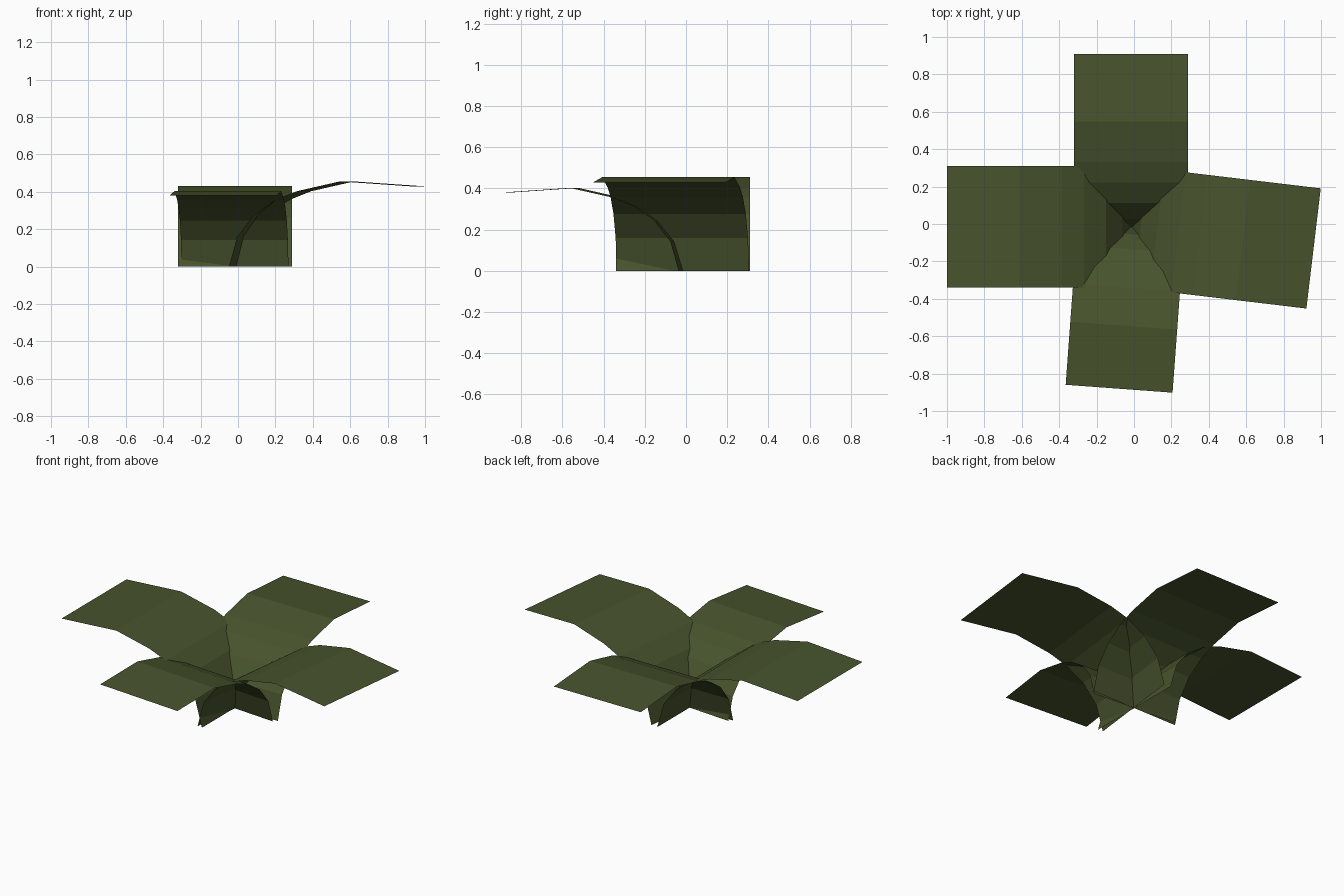
import bpy
import math

if "Cube" in bpy.data.objects:
    bpy.data.objects.remove(bpy.data.objects["Cube"])

# One flat colour for the whole plant
leaf_green = bpy.data.materials.new("leaf green")
leaf_green.diffuse_color = (0.064, 0.087, 0.026, 1.0)
leaf_green.use_nodes = True
leaf_green.node_tree.nodes["Principled BSDF"].inputs["Base Color"].default_value = leaf_green.diffuse_color

# Shared leaf profile: (fraction of length outward, height)
PROFILE = [(0, 0), (0.046, 0.16), (0.138, 0.277), (0.257, 0.357),
           (0.375, 0.403), (0.61, 0.455), (1.0, 0.429)]


def leaf(name, start, angle, length, width, height_scale):
    """Thin folded strip rising from the root and arching outward."""
    a = math.radians(angle)
    dx, dy = math.cos(a), math.sin(a)
    verts = []
    for f, z in PROFILE:
        for side in (-0.5, 0.5):
            verts.append((start[0] + dx * f * length - dy * side * width,
                          start[1] + dy * f * length + dx * side * width,
                          z * height_scale))
    faces = [(2 * i, 2 * i + 2, 2 * i + 3, 2 * i + 1)
             for i in range(len(PROFILE) - 1)]
    mesh = bpy.data.meshes.new(name)
    mesh.from_pydata(verts, [], faces)
    mesh.materials.append(leaf_green)
    obj = bpy.data.objects.new(name, mesh)
    bpy.context.collection.objects.link(obj)
    return obj


# Four leaves crossing at the root
leaf("right_leaf", (-0.01, -0.015), -6.8, 0.977, 0.647, 1.0)
leaf("left_leaf", (-0.015, -0.015), 180, 0.985, 0.65, 1.0)
leaf("back_leaf", (-0.015, -0.015), 90, 0.925, 0.61, 0.945)
leaf("front_leaf", (-0.016, -0.015), -94.2, 0.868, 0.573, 0.885)
